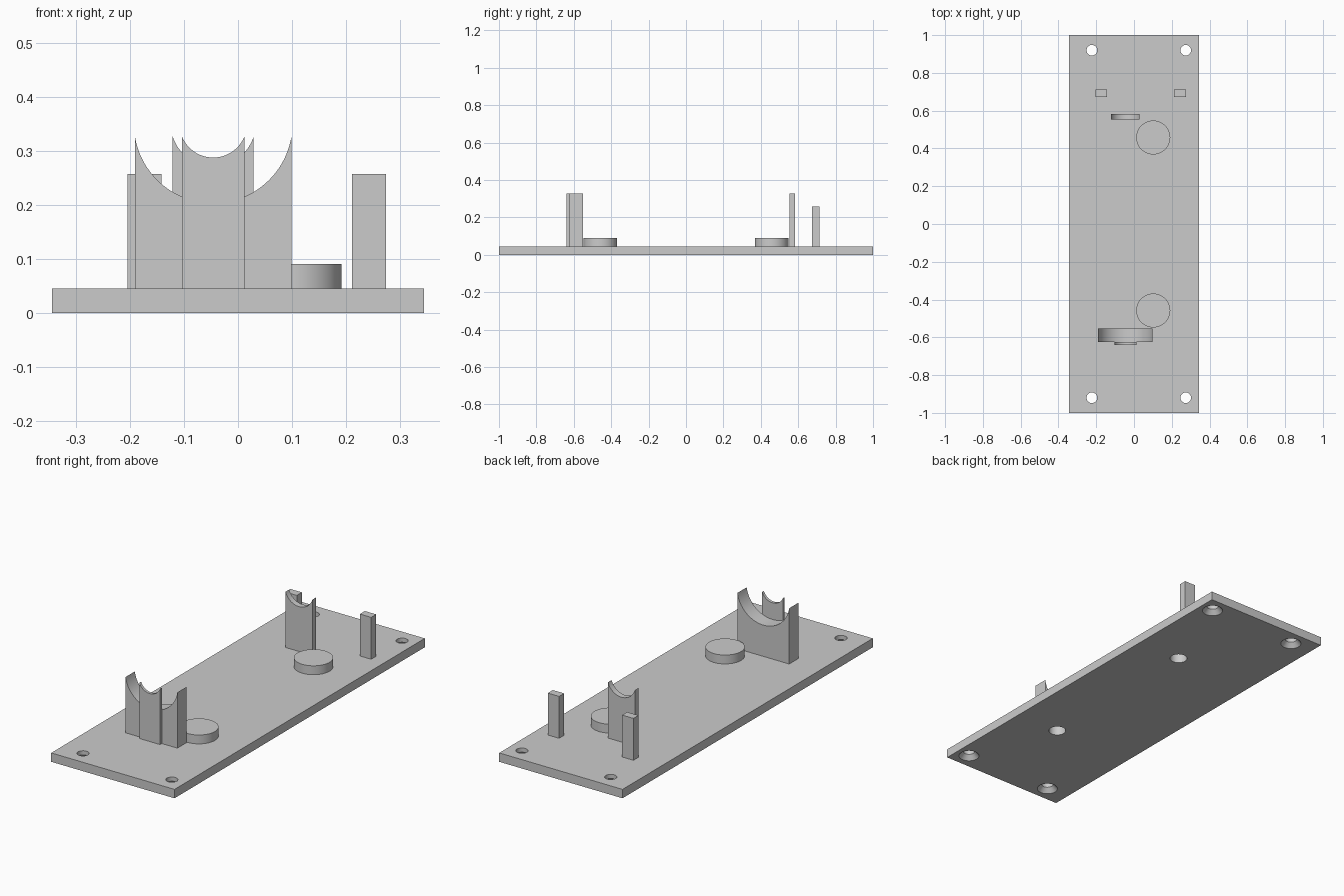
import bpy, bmesh, math
from mathutils import Vector

if "Cube" in bpy.data.objects:
    bpy.data.objects.remove(bpy.data.objects["Cube"], do_unlink=True)

grey = bpy.data.materials.new("light grey plastic")
grey.use_nodes = True
grey.diffuse_color = (0.6, 0.6, 0.6, 1)
for node in grey.node_tree.nodes:
    if node.type == 'BSDF_PRINCIPLED':
        node.inputs["Base Color"].default_value = grey.diffuse_color

THICK = 0.045        # plate thickness
CRADLE_X = -0.046    # shared axis of the saddles
AXIS_Z = 0.35
TIP_Z = 0.327
BOSSES = [(0.102, -0.458), (0.102, 0.458)]
SCREWS = [(x, y) for x in (-0.223, 0.274) for y in (-0.92, 0.92)]


def finish(name, bm):
    """Turn a bmesh into a named object with clean normals."""
    bmesh.ops.remove_doubles(bm, verts=bm.verts, dist=1e-5)
    bmesh.ops.recalc_face_normals(bm, faces=bm.faces)
    mesh = bpy.data.meshes.new(name)
    bm.to_mesh(mesh)
    bm.free()
    mesh.materials.append(grey)
    obj = bpy.data.objects.new(name, mesh)
    bpy.context.collection.objects.link(obj)
    return obj


def activate(obj):
    bpy.ops.object.select_all(action='DESELECT')
    obj.select_set(True)
    bpy.context.view_layer.objects.active = obj


def smooth(obj):
    activate(obj)
    bpy.ops.object.shade_smooth_by_angle(angle=math.radians(30))


def box(name, x0, x1, y0, y1, z0, z1):
    bm = bmesh.new()
    bmesh.ops.create_cube(bm, size=1)
    for v in bm.verts:
        v.co = ((x0 + x1) / 2 + v.co.x * (x1 - x0),
                (y0 + y1) / 2 + v.co.y * (y1 - y0),
                (z0 + z1) / 2 + v.co.z * (z1 - z0))
    return finish(name, bm)


def lathe(name, profile, x, y):
    """Revolve an (r, z) profile about a vertical axis."""
    bm = bmesh.new()
    verts = [bm.verts.new((x + r, y, z)) for r, z in profile]
    edges = [bm.edges.new(pair) for pair in zip(verts, verts[1:])]
    bmesh.ops.spin(bm, geom=verts + edges, cent=(x, y, 0), axis=(0, 0, 1),
                   angle=math.tau, steps=64)
    return finish(name, bm)


def saddle(name, half, radius, y0, y1):
    """Upright block with a round trough cut into its top."""
    end = math.asin(half / radius)
    steps = 40
    outline = [(-half, THICK), (half, THICK)]
    for i in range(steps + 1):
        a = end - 2 * end * i / steps
        outline.append((radius * math.sin(a), AXIS_Z - radius * math.cos(a)))
    bm = bmesh.new()
    face = bm.faces.new([bm.verts.new((CRADLE_X + x, y0, z)) for x, z in outline])
    side = bmesh.ops.extrude_face_region(bm, geom=[face])
    moved = [g for g in side["geom"] if isinstance(g, bmesh.types.BMVert)]
    bmesh.ops.translate(bm, verts=moved, vec=Vector((0, y1 - y0, 0)))
    if not face.is_valid or len(bm.faces) < len(outline) + 2:
        bm.faces.new([v for v in bm.verts if abs(v.co.y - y0) < 1e-6])
    smooth(finish(name, bm))


# Base plate with countersunk screw holes and openings under the bosses
plate = box("base_plate", -0.345, 0.345, -1, 1, 0, THICK)
screw = [(0, -0.02), (0.049, -0.02), (0.049, 0), (0.028, 0.024), (0.028, 0.08), (0, 0.08)]
pocket = [(0, -0.02), (0.041, -0.02), (0.041, 0.08), (0, 0.08)]
cutters = [lathe("screw_hole_cutter", screw, x, y) for x, y in SCREWS]
cutters += [lathe("pocket_cutter", pocket, x, y) for x, y in BOSSES]
for cutter in cutters:
    cutter.hide_render = True
    mod = plate.modifiers.new("hole", 'BOOLEAN')
    mod.operation = 'DIFFERENCE'
    mod.solver = 'EXACT'
    mod.object = cutter
    activate(plate)
    bpy.ops.object.modifier_apply(modifier=mod.name)
    bpy.data.objects.remove(cutter, do_unlink=True)
smooth(plate)

# Round bosses, hollow underneath
boss = [(0, 0.07), (0.041, 0.07), (0.041, THICK), (0.09, THICK), (0.09, 0.09), (0, 0.09)]
for label, (x, y) in zip(("front_boss", "rear_boss"), BOSSES):
    smooth(lathe(label, boss, x, y))

# Saddles sharing one axis
for label, half, y0, y1 in (("front_wide_saddle", 0.145, -0.626, -0.552),
                            ("front_narrow_saddle", 0.058, -0.64, -0.626),
                            ("rear_saddle", 0.075, 0.553, 0.582)):
    saddle(label, half, math.hypot(half, AXIS_Z - TIP_Z), y0, y1)

# Rear posts
for label, x in (("right_post", -0.205), ("left_post", 0.211)):
    box(label, x, x + 0.063, 0.673, 0.713, THICK, 0.257)
